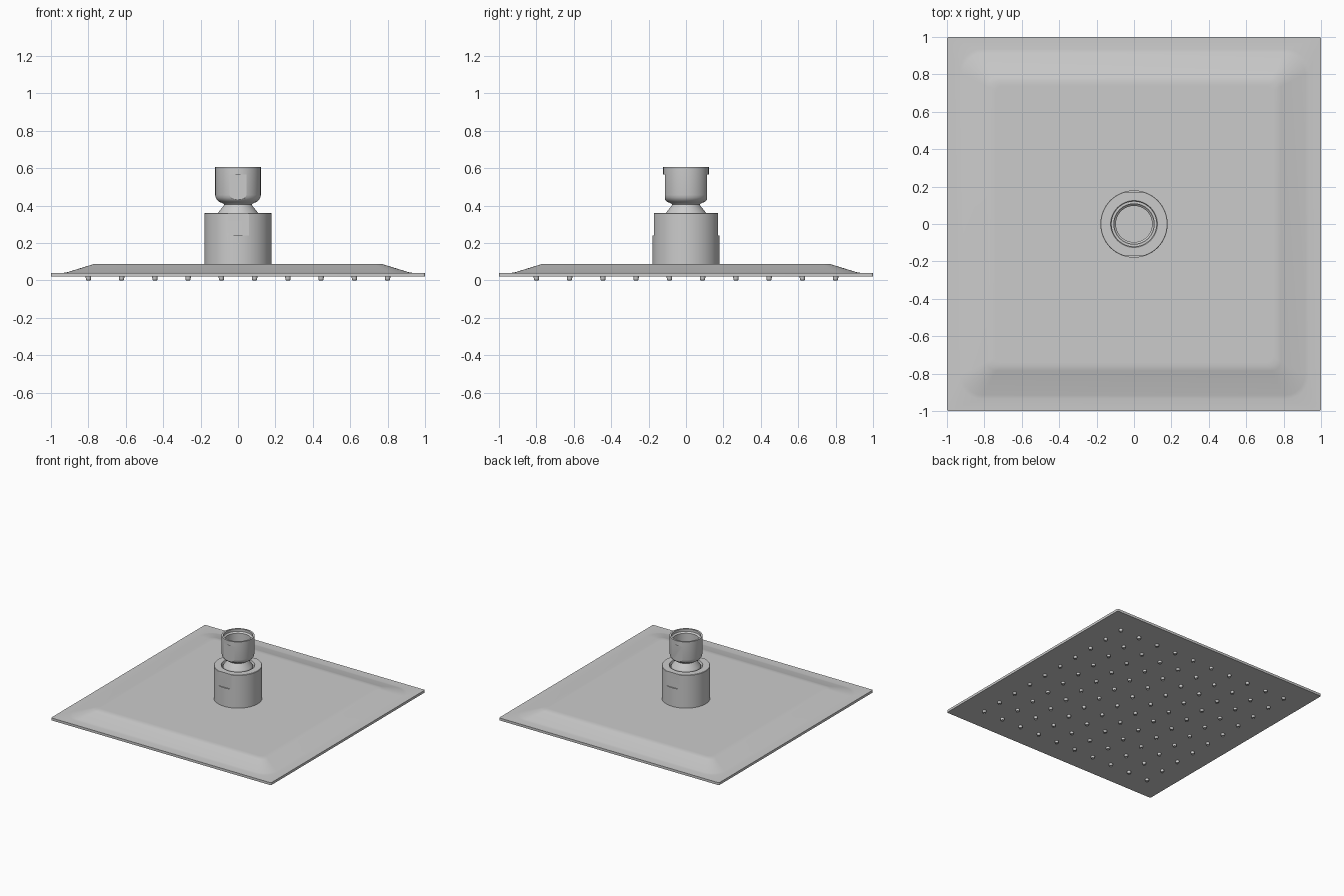
import bpy, bmesh, math

if "Cube" in bpy.data.objects:
    bpy.data.objects.remove(bpy.data.objects["Cube"])


def finish(bm, name, angle=30):
    bmesh.ops.recalc_face_normals(bm, faces=bm.faces)
    me = bpy.data.meshes.new(name)
    bm.to_mesh(me)
    bm.free()
    ob = bpy.data.objects.new(name, me)
    bpy.context.collection.objects.link(ob)
    smooth(ob, angle)
    return ob


def smooth(ob, angle):
    bpy.ops.object.select_all(action='DESELECT')
    ob.select_set(True)
    bpy.context.view_layer.objects.active = ob
    bpy.ops.object.shade_smooth_by_angle(angle=math.radians(angle))


def rounded_square(half, r, n=6):
    pts = []
    for k, (sx, sy) in enumerate([(1, 1), (-1, 1), (-1, -1), (1, -1)]):
        for i in range(n + 1):
            a = math.pi / 2 * (k + i / n)
            pts.append((sx * (half - r) + r * math.cos(a), sy * (half - r) + r * math.sin(a)))
    return pts


def loft(bm, rings):
    loops = [[bm.verts.new(p) for p in ring] for ring in rings]
    for a, b in zip(loops, loops[1:]):
        n = len(a)
        for i in range(n):
            bm.faces.new((a[i], a[(i + 1) % n], b[(i + 1) % n], b[i]))
    bm.faces.new(loops[0][::-1])
    bm.faces.new(loops[-1])


def lathe(name, profile, seg=64):
    bm = bmesh.new()
    loft(bm, [[(r * math.cos(2 * math.pi * i / seg), r * math.sin(2 * math.pi * i / seg), z)
               for i in range(seg)] for r, z in profile])
    return finish(bm, name)


def cut_flats(ob, y, z0, z1):
    # wrench flats on the front and back
    for s in (-1, 1):
        bpy.ops.mesh.primitive_cube_add(size=1, location=(0, s * (y + 0.1), (z0 + z1) / 2))
        cutter = bpy.context.object
        cutter.scale = (0.5, 0.2, z1 - z0)
        cutter.hide_render = True
        bpy.context.view_layer.objects.active = ob
        mod = ob.modifiers.new("flat", 'BOOLEAN')
        mod.operation, mod.solver, mod.object = 'DIFFERENCE', 'EXACT', cutter
        bpy.ops.object.modifier_apply(modifier=mod.name)
        bpy.data.objects.remove(cutter)
    smooth(ob, 20)


# Square plate with a raised, soft-edged centre
bm = bmesh.new()
steps = [(1.0, 0.01, 0.02), (1.0, 0.01, 0.04), (0.935, 0.12, 0.04), (0.915, 0.11, 0.043),
         (0.785, 0.05, 0.083), (0.765, 0.04, 0.088), (0.74, 0.035, 0.088)]
loft(bm, [[(x, y, z) for x, y in rounded_square(h, r)] for h, r, z in steps])
finish(bm, "shower_plate")

# Grid of spray nozzles under the plate
bm = bmesh.new()
for i in range(10):
    for j in range(10):
        cx, cy = -0.8 + i * 1.6 / 9, -0.8 + j * 1.6 / 9
        loft(bm, [[(cx + r * math.cos(math.tau * k / 16), cy + r * math.sin(math.tau * k / 16), z)
                   for k in range(16)]
                  for r, z in [(0.009, 0.006), (0.009, 0), (0.013, 0.002), (0.015, 0.022)]])
finish(bm, "nozzles")

# Collar with an open socket
collar = lathe("collar", [(0.18, 0.085), (0.18, 0.357), (0.177, 0.36), (0.125, 0.36), (0.115, 0.33)])
cut_flats(collar, 0.17, 0.24, 0.4)

# Ball neck
lathe("ball_neck", [(0.113, 0.325), (0.112, 0.35), (0.106, 0.363), (0.078, 0.398), (0.074, 0.405), (0.076, 0.42)])

# Swivel connector with a stepped bore
connector = lathe("swivel_connector", [
    (0.07, 0.402), (0.078, 0.41), (0.1, 0.42), (0.112, 0.43), (0.119, 0.442), (0.122, 0.457),
    (0.122, 0.605), (0.108, 0.605), (0.108, 0.585), (0.097, 0.575), (0.097, 0.48)])
cut_flats(connector, 0.113, 0.43, 0.567)
